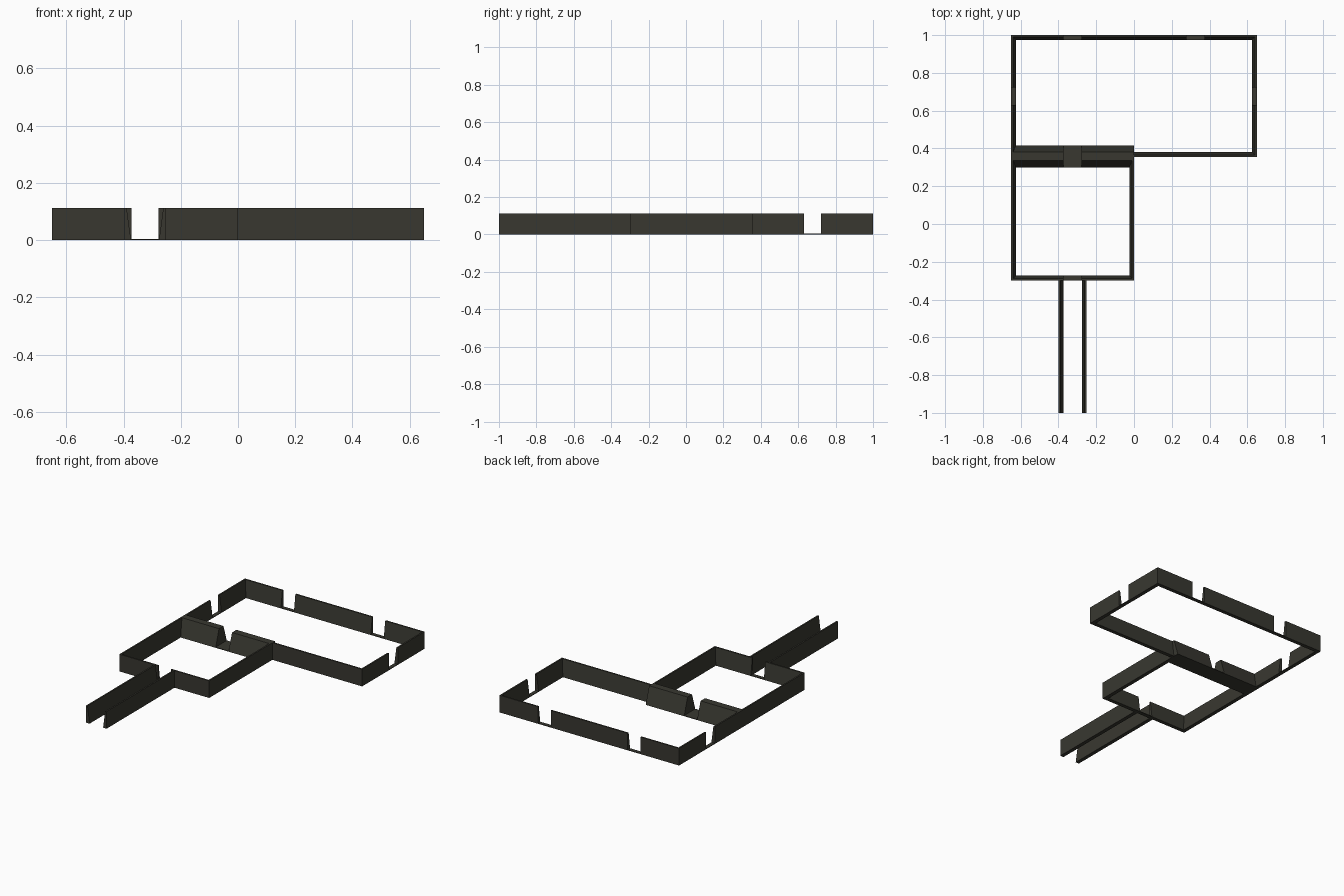
import bpy, bmesh
from mathutils import Vector

if "Cube" in bpy.data.objects:
    bpy.data.objects.remove(bpy.data.objects["Cube"])

H = 0.112          # wall height
BASE, TOP = 0.025, 0.010   # wall thickness at floor and at top
SILL = 0.004       # doorway floor strip height

stone = bpy.data.materials.new("dark_stone")
stone.diffuse_color = (0.040, 0.039, 0.030, 1)
stone.use_nodes = True
stone.node_tree.nodes["Principled BSDF"].inputs["Base Color"].default_value = stone.diffuse_color

# Section as (inward offset, height): upright outside, sloping inside
WALL = [(0, 0), (BASE, 0), (TOP, H), (0, H)]
SILL_P = [(0, 0), (BASE, 0), (BASE, SILL), (0, SILL)]
RIDGE = [(-0.058, 0), (0.058, 0), (0.023, H), (-0.023, H)]
RIDGE_SILL = [(-0.058, 0), (0.058, 0), (0.058, SILL), (-0.058, SILL)]


def prism(bm, p, q, profile, m0=0, m1=0, side=1):
    """Sweep a section from p to q; m0/m1 mitre the ends; side picks inward (1 = left)."""
    p, q = Vector((*p, 0)), Vector((*q, 0))
    d = (q - p).normalized()
    n = Vector((-d.y, d.x, 0)) * side
    up = Vector((0, 0, 1))
    a = [bm.verts.new(p + n * o + up * z + d * o * m0) for o, z in profile]
    b = [bm.verts.new(q + n * o + up * z - d * o * m1) for o, z in profile]
    k = len(profile)
    bm.faces.new(a)
    bm.faces.new(b[::-1])
    for i in range(k):
        j = (i + 1) % k
        bm.faces.new((a[i], b[i], b[j], a[j]))


def wall(name, p, q, doors=(), m0=0, m1=0, side=1, profile=WALL, sill=SILL_P):
    """A wall broken by doorways, each (start, end) measured along it from p."""
    bm = bmesh.new()
    p, q = Vector(p), Vector(q)
    d = (q - p).normalized()
    length = (q - p).length
    at = 0
    for s, e in doors:
        prism(bm, p + d * at, p + d * s, profile, m0 if at == 0 else 0, 0, side)
        prism(bm, p + d * s, p + d * e, sill, 0, 0, side)
        at = e
    prism(bm, p + d * at, p + d * length, profile, m0 if at == 0 else 0, m1, side)
    bmesh.ops.recalc_face_normals(bm, faces=bm.faces)
    me = bpy.data.meshes.new(name)
    bm.to_mesh(me)
    bm.free()
    me.materials.append(stone)
    ob = bpy.data.objects.new(name, me)
    bpy.context.collection.objects.link(ob)
    return ob


X, MID, Y0, Y1 = 0.65, 0.355, -0.298, 1.0
side_door = [(0.276, 0.368)]
door = [(0.278, 0.372)]

# Large room, running anticlockwise so inward is on the left
wall("large_room_front_wall", (0, MID), (X, MID), m1=1)
wall("large_room_right_wall", (X, MID), (X, Y1), side_door, 1, 1)
wall("large_room_back_wall", (X, Y1), (-X, Y1), [(0.278, 0.372), (0.928, 1.022)], 1, 1)
wall("large_room_left_wall", (-X, Y1), (-X, MID), [(0.277, 0.369)], 1, 0)

# Small room
wall("small_room_left_wall", (-X, MID), (-X, Y0), m1=1)
wall("small_room_front_wall", (-X, Y0), (0, Y0), door, 1, 1)
wall("small_room_right_wall", (0, Y0), (0, MID), m0=1)

# Thick wall with a doorway between the two rooms
wall("dividing_wall", (-X, 0.358), (0, 0.358), door, profile=RIDGE, sill=RIDGE_SILL)

# Corridor
wall("corridor_left_wall", (-0.399, Y0), (-0.399, -1))
wall("corridor_right_wall", (-0.251, Y0), (-0.251, -1), side=-1)
